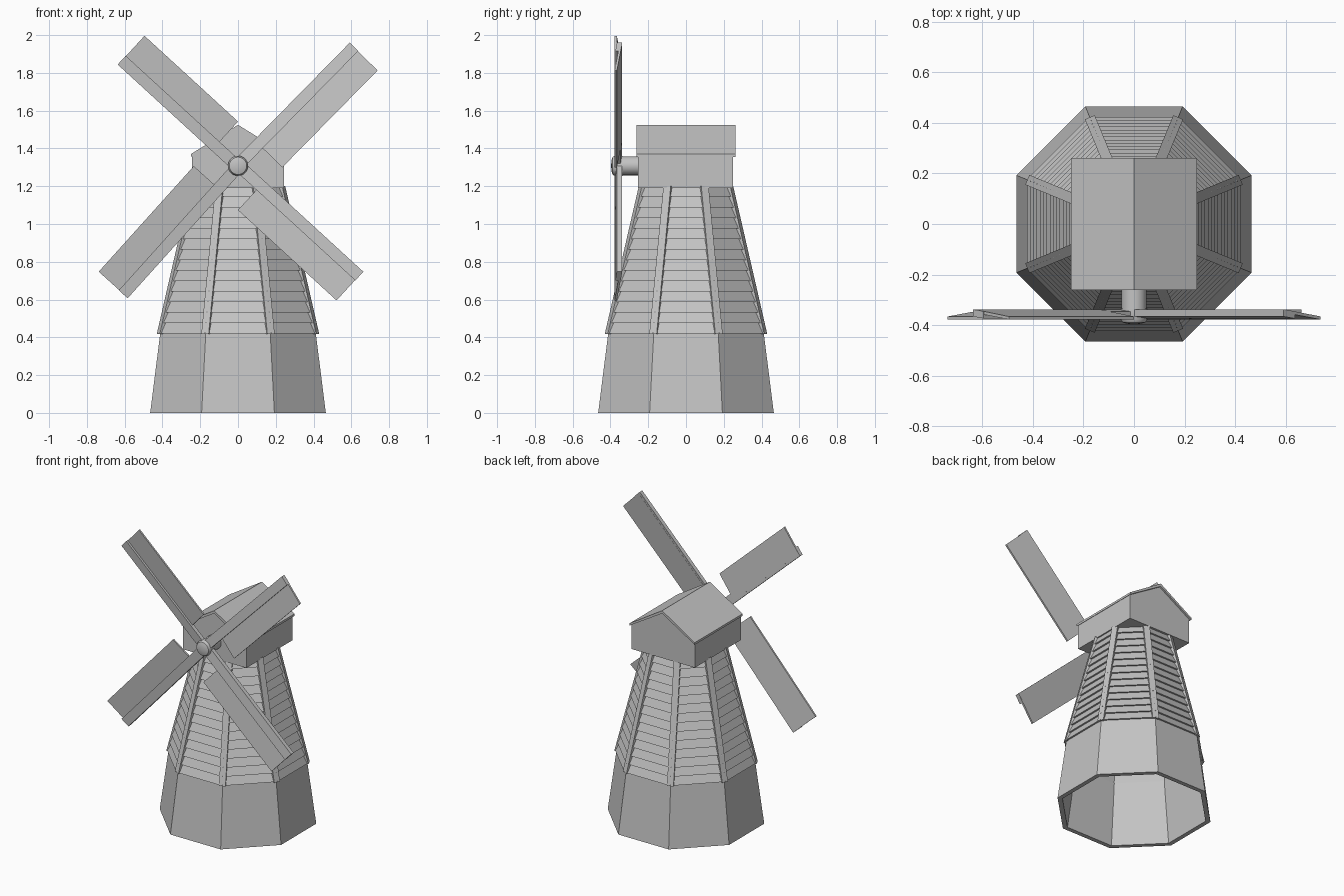
import bpy
import bmesh
from math import sin, cos, tau, radians, pi
from mathutils import Vector

cube = bpy.data.objects.get("Cube")
if cube:
    bpy.data.objects.remove(cube)

grey = bpy.data.materials.new("plain_grey")
grey.use_nodes = True
grey.diffuse_color = (0.55, 0.55, 0.55, 1)
grey.node_tree.nodes["Principled BSDF"].inputs["Base Color"].default_value = (0.55, 0.55, 0.55, 1)


def loft(name, rings, ends=True, smooth=False):
    """Skin a row of equal rings; close the ends, or join last to first."""
    bm = bmesh.new()
    rows = [[bm.verts.new(p) for p in ring] for ring in rings]
    pairs = list(zip(rows, rows[1:]))
    if ends:
        bm.faces.new(rows[0])
        bm.faces.new(rows[-1])
    else:
        pairs.append((rows[-1], rows[0]))
    for a, b in pairs:
        for i in range(len(a)):
            j = (i + 1) % len(a)
            bm.faces.new((a[i], a[j], b[j], b[i]))
    bmesh.ops.recalc_face_normals(bm, faces=bm.faces)
    mesh = bpy.data.meshes.new(name)
    bm.to_mesh(mesh)
    bm.free()
    mesh.materials.append(grey)
    obj = bpy.data.objects.new(name, mesh)
    bpy.context.collection.objects.link(obj)
    if smooth:
        bpy.ops.object.select_all(action='DESELECT')
        obj.select_set(True)
        bpy.context.view_layer.objects.active = obj
        bpy.ops.object.shade_smooth_by_angle(angle=radians(35))
    return obj


def octagon(flat, z):
    """Eight-sided ring whose flat sides lie at the given distance."""
    r = flat / cos(pi / 8)
    return [Vector((r * cos(a), r * sin(a), z)) for a in
            (tau * (i + 0.5) / 8 for i in range(8))]


def mix(a, b, t):
    return a + (b - a) * t


# Hollow base with a sloping wall
BASE_TOP, TOWER_TOP = 0.42, 1.2
loft("base", [octagon(f, z) for f, z in
              ((0.435, 0), (0.465, 0), (0.412, BASE_TOP), (0.38, BASE_TOP))], ends=False)

# Tower wall of lapped boards
COURSES = 14
rings = [octagon(0.385, BASE_TOP)]
for i in range(COURSES):
    for t, lip in ((i / COURSES, 0.012), ((i + 1) / COURSES, 0)):
        rings.append(octagon(mix(0.412, 0.23, t) + lip, mix(BASE_TOP, TOWER_TOP, t)))
rings.append(octagon(0.2, TOWER_TOP))
loft("tower_boards", rings, ends=False)

# Corner strips over the board ends
for i in range(8):
    a = tau * (i + 0.5) / 8
    out, side = Vector((cos(a), sin(a), 0)), Vector((-sin(a), cos(a), 0))
    loft(f"corner_strip_{i + 1}", [
        [out * (r + d) + side * w + Vector((0, 0, z))
         for d, w in ((0, -0.021), (0, 0.021), (-0.035, 0.021), (-0.035, -0.021))]
        for r, z in ((0.457, BASE_TOP - 0.003), (0.262, TOWER_TOP))])


# Cap and gable roof, run from front to back
def run(name, outline, y0, y1):
    loft(name, [[(x, y, z) for x, z in outline] for y in (y0, y1)])


run("cap", [(-0.243, 1.19), (0.243, 1.19), (0.243, 1.36), (0, 1.51), (-0.243, 1.36)], -0.255, 0.25)
run("roof", [(-0.25, 1.37), (0, 1.525), (0.25, 1.37), (0.25, 1.355), (0, 1.505), (-0.25, 1.355)],
    -0.262, 0.262)

# Axle and rounded hub
HUB_Z = 1.308


def turned(name, profile):
    loft(name, [[(r * cos(tau * i / 24), y, HUB_Z + r * sin(tau * i / 24)) for i in range(24)]
                for r, y in profile], smooth=True)


turned("axle", [(0.05, -0.24), (0.05, -0.342)])
turned("hub", [(0.053, -0.335), (0.053, -0.378), (0.046, -0.389), (0.03, -0.394), (0.01, -0.396)])


# Four sails: a spar with a pitched board on one side
def sail_part(name, angle, start, end, section):
    c, s = cos(angle), sin(angle)
    loft(name, [[(d * c + p * s, y, HUB_Z + d * s - p * c) for p, y in section]
                for d in (start, end)])


SPAR = [(-0.035, -0.366), (0.028, -0.374), (0.028, -0.346), (-0.035, -0.338)]
BOARD = [(-0.02, -0.352), (0.173, -0.378), (0.173, -0.366), (-0.02, -0.339)]
sails = {"upper_left": (45.5, 0.88), "upper_right": (137.5, 0.832),
         "lower_right": (228, 0.912), "lower_left": (317.5, 0.868)}
for name, (degrees, length) in sails.items():
    angle = radians(degrees)
    sail_part(f"{name}_spar", angle, 0, length, SPAR)
    sail_part(f"{name}_sail", angle, 0.158, length - 0.002, BOARD)
